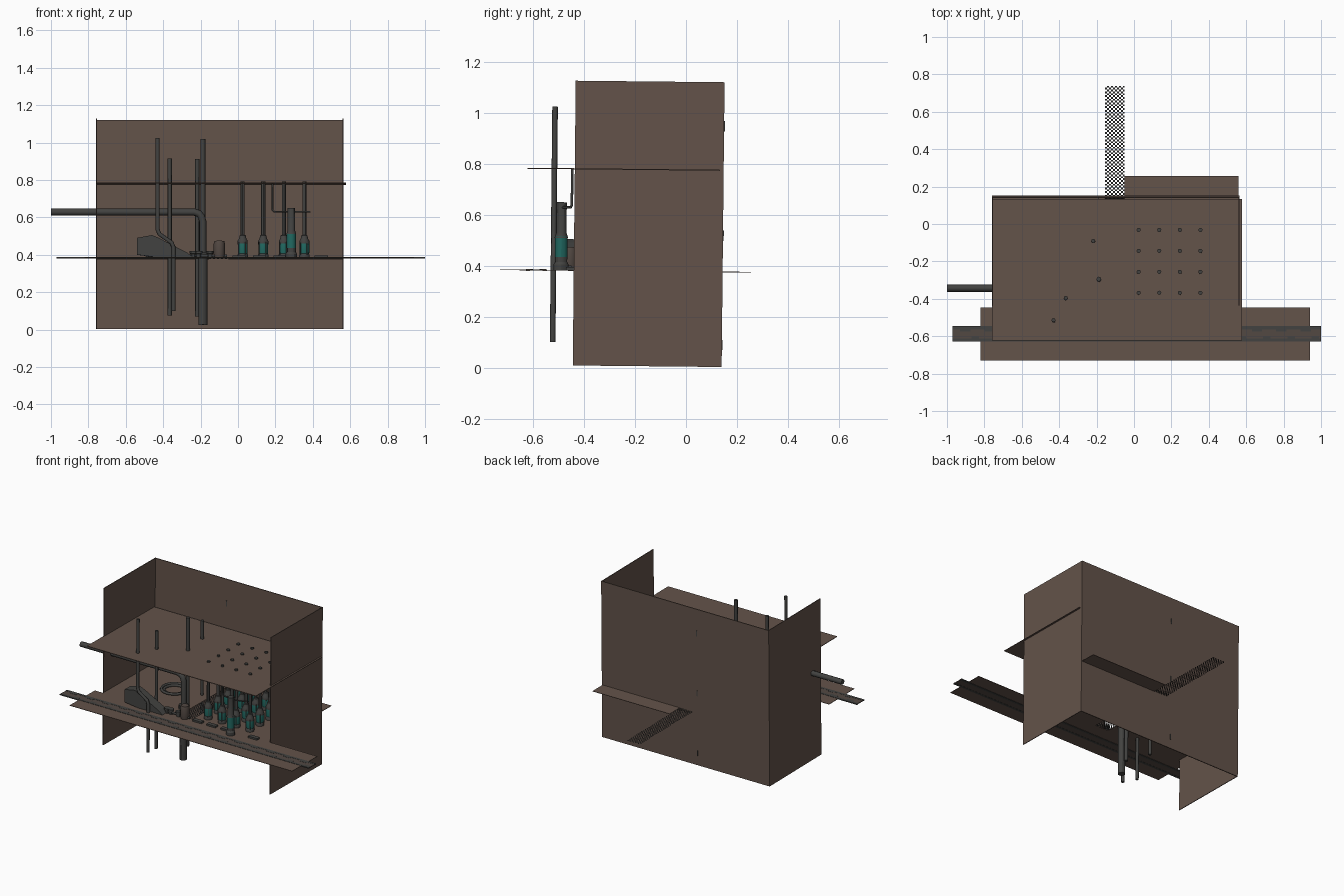
import bpy, bmesh, math
from mathutils import Matrix, Vector

cube = bpy.data.objects.get("Cube")
if cube:
    bpy.data.objects.remove(cube, do_unlink=True)

FLOOR = 0.378
CEIL = 0.777
parts = []


def material(name, rgb):
    m = bpy.data.materials.new(name)
    m.use_nodes = True
    m.diffuse_color = (*rgb, 1)
    bsdf = next(n for n in m.node_tree.nodes if n.type == 'BSDF_PRINCIPLED')
    bsdf.inputs["Base Color"].default_value = (*rgb, 1)
    return m


BROWN = material("rock brown", (0.125, 0.086, 0.068))
GREY = material("dark steel", (0.055, 0.055, 0.052))
TEAL = material("teal glass", (0.015, 0.14, 0.12))
RUST = material("rusty brown", (0.085, 0.065, 0.055))


def add(name, bm, mat, smooth=False):
    mesh = bpy.data.meshes.new(name)
    bmesh.ops.recalc_face_normals(bm, faces=bm.faces)
    bm.to_mesh(mesh)
    bm.free()
    mesh.materials.append(mat)
    obj = bpy.data.objects.new(name, mesh)
    bpy.context.collection.objects.link(obj)
    parts.append(obj)
    if smooth:
        bpy.ops.object.select_all(action='DESELECT')
        obj.select_set(True)
        bpy.context.view_layer.objects.active = obj
        bpy.ops.object.shade_smooth_by_angle()
    return obj


def box(name, lo, hi, mat):
    bm = bmesh.new()
    bmesh.ops.create_cube(bm, size=1)
    lo, hi = Vector(lo), Vector(hi)
    for v in bm.verts:
        v.co = Vector((a + (c + 0.5) * (b - a)) for a, b, c in zip(lo, hi, v.co))
    return add(name, bm, mat)


def turned(name, x, y, profile, mat, sides=12):
    """Stack of rings given as (radius, height) pairs."""
    bm = bmesh.new()
    rings = []
    for r, z in profile:
        rings.append([bm.verts.new((x + r * math.cos(t), y + r * math.sin(t), z))
                      for t in (2 * math.pi * i / sides for i in range(sides))])
    for a, b in zip(rings, rings[1:]):
        for i in range(sides):
            j = (i + 1) % sides
            bm.faces.new((a[i], a[j], b[j], b[i]))
    bm.faces.new(rings[0])
    bm.faces.new(rings[-1])
    return add(name, bm, mat, True)


def pipe(name, points, radius, mat=GREY, closed=False):
    curve = bpy.data.curves.new(name, 'CURVE')
    curve.dimensions = '3D'
    curve.bevel_depth = radius
    curve.bevel_resolution = 2
    curve.use_fill_caps = True
    line = curve.splines.new('POLY')
    line.points.add(len(points) - 1)
    for p, co in zip(line.points, points):
        p.co = (*co, 1)
    line.use_cyclic_u = closed
    curve.materials.append(mat)
    obj = bpy.data.objects.new(name, curve)
    bpy.context.collection.objects.link(obj)
    parts.append(obj)


# Cavern walls, open at the front, and the ceiling sheet
box("back_wall", (-0.76, 0.134, 0.004), (0.565, 0.14, 1.123), BROWN)
for side, x in (("right", -0.76), ("left", 0.56)):
    box(side + "_wall", (x, -0.445, 0.004), (x + 0.005, 0.14, 1.123), BROWN)
box("ceiling", (-0.76, -0.63, CEIL - 0.002), (0.577, 0.125, CEIL + 0.002), BROWN)
for i, z in enumerate((0.09, 0.52, 0.95)):
    box(f"wall_slit_{i}", (-0.193, 0.131, z - 0.02), (-0.187, 0.143, z + 0.02), GREY)

# Floor slabs
box("front_floor", (-0.82, -0.735, FLOOR - 0.002), (0.94, -0.45, FLOOR + 0.001), BROWN)
box("left_floor", (-0.05, -0.45, FLOOR - 0.002), (0.56, 0.252, FLOOR + 0.001), BROWN)
box("right_floor", (-0.755, -0.45, FLOOR - 0.002), (-0.155, 0.134, FLOOR + 0.001), BROWN)

# Front walkway with ragged steel edges
box("walkway", (-0.97, -0.63, FLOOR - 0.003), (1.0, -0.55, FLOOR + 0.002), RUST)
for side, y in (("front", -0.633), ("back", -0.567)):
    box(side + "_walkway_edge", (-0.97, y, FLOOR - 0.004), (1.0, y + 0.017, FLOOR + 0.003), GREY)
for i in range(15):
    x = -0.93 + i * 0.13
    box(f"walkway_patch_{i}", (x, -0.58, FLOOR), (x + 0.055, -0.555, FLOOR + 0.003), GREY)
    box(f"walkway_scrap_{i}", (x + 0.06, -0.625, FLOOR), (x + 0.1, -0.605, FLOOR + 0.003), GREY)

# Perforated catwalk running out through the back wall
bm = bmesh.new()
bmesh.ops.create_grid(bm, x_segments=10, y_segments=120, size=0.5)
holes = []
for f in bm.faces:
    c = f.calc_center_median()
    if (int((c.x + 0.5) * 10) + int((c.y + 0.5) * 120)) % 2:
        holes.append(f)
bmesh.ops.delete(bm, geom=holes, context='FACES')
for v in bm.verts:
    v.co = (-0.102 + v.co.x * 0.105, 0.142 + v.co.y * 1.185, FLOOR)
add("catwalk", bm, GREY)

# Grid of tanks, each with a glass band and a rod to the ceiling
for i in range(4):
    for j in range(4):
        x, y = 0.025 + i * 0.11, -0.04 - j * 0.112
        tag = f"{i}_{j}"
        turned("tank_base_" + tag, x, y, [(0.028, FLOOR), (0.028, 0.395), (0.024, 0.402)], GREY)
        turned("tank_glass_" + tag, x, y, [(0.024, 0.4), (0.026, 0.41), (0.026, 0.45), (0.024, 0.462)], TEAL)
        turned("tank_cap_" + tag, x, y, [(0.027, 0.455), (0.027, 0.47), (0.02, 0.482),
                                         (0.016, 0.5), (0.011, 0.503), (0.011, 0.788)], GREY)
        for k in range(4):
            a = k * math.pi / 2 + 0.6
            dx, dy = 0.026 * math.cos(a), 0.026 * math.sin(a)
            pipe(f"tank_rib_{tag}_{k}", [(x + dx, y + dy, 0.395), (x + dx, y + dy, 0.465)], 0.003)

# Tall pipes
pipe("front_riser", [(-0.43, -0.525, 1.02), (-0.43, -0.525, 0.53), (-0.42, -0.525, 0.505),
                     (-0.355, -0.525, 0.46), (-0.345, -0.525, 0.435), (-0.345, -0.525, 0.095)], 0.011)
pipe("second_riser", [(-0.365, -0.405, 0.91), (-0.365, -0.405, 0.07)], 0.011)
pipe("back_riser", [(-0.218, -0.1, 0.91), (-0.218, -0.1, 0.07)], 0.011)
pipe("centre_riser", [(-0.188, -0.305, 1.015), (-0.188, -0.305, 0.1)], 0.013)
pipe("main_pipe", [(-1, -0.35, 0.625), (-0.235, -0.35, 0.625), (-0.21, -0.35, 0.617),
                   (-0.196, -0.35, 0.602), (-0.188, -0.35, 0.575), (-0.188, -0.35, 0.03)], 0.019)
turned("main_pipe_sleeve", -0.188, -0.35, [(0.024, 0.022), (0.024, 0.38)], GREY)
turned("main_pipe_collar", -0.188, -0.35, [(0.032, 0.383), (0.032, 0.41)], GREY)

# Sloping chute
bm = bmesh.new()
outline = [(-0.54, 0.395), (-0.54, 0.485), (-0.46, 0.5), (-0.43, 0.488), (-0.27, 0.405), (-0.24, 0.382), (-0.44, 0.382)]
face = bm.faces.new([bm.verts.new((x, -0.515, z)) for x, z in outline])
new = bmesh.ops.extrude_face_region(bm, geom=[face])["geom"]
bmesh.ops.translate(bm, vec=(0, 0.07, 0), verts=[g for g in new if isinstance(g, bmesh.types.BMVert)])
add("chute", bm, GREY)

# Round pit rim
for r, z in ((0.085, 0.392), (0.068, 0.386)):
    pipe("pit_rim", [(-0.4 + r * math.cos(t), -0.15 + r * math.sin(t), z)
                     for t in (i * math.pi / 12 for i in range(24))], 0.009, GREY, True)

# Control column with its feed pipes
turned("column_foot", 0.285, -0.495, [(0.03, FLOOR), (0.03, 0.4), (0.024, 0.41), (0.024, 0.5)], GREY)
turned("column_glass", 0.285, -0.495, [(0.025, 0.43), (0.025, 0.512)], TEAL)
turned("column_top", 0.285, -0.495, [(0.027, 0.505), (0.02, 0.525), (0.02, 0.645)], GREY)
pipe("feed_pipe", [(0.185, -0.455, CEIL), (0.185, -0.455, 0.635), (0.195, -0.46, 0.625), (0.285, -0.495, 0.625)], 0.005)
pipe("feed_branch", [(0.285, -0.495, 0.625), (0.385, -0.46, 0.625)], 0.005)

# Valves, barrel and floor fittings
turned("barrel", -0.1, -0.462, [(0.026, FLOOR), (0.03, 0.4), (0.03, 0.455), (0.026, 0.47)], RUST)
for i, x in enumerate((-0.24, -0.21, -0.15)):
    turned(f"valve_{i}", x, -0.46, [(0.014, FLOOR), (0.014, 0.4), (0.02, 0.402), (0.02, 0.415)], GREY)
pipe("valve_line", [(-0.3, -0.46, 0.39), (-0.06, -0.46, 0.39)], 0.008)
for i, x in enumerate((-0.03, 0.08, 0.19, 0.41)):
    box(f"floor_fitting_{i}", (x, -0.475, FLOOR), (x + 0.07, -0.445, 0.391), GREY)

# Slight lean of the whole structure
bpy.context.view_layer.update()
lean = Matrix.Rotation(-0.0103, 4, 'X')
for obj in parts:
    obj.matrix_world = lean @ obj.matrix_world
